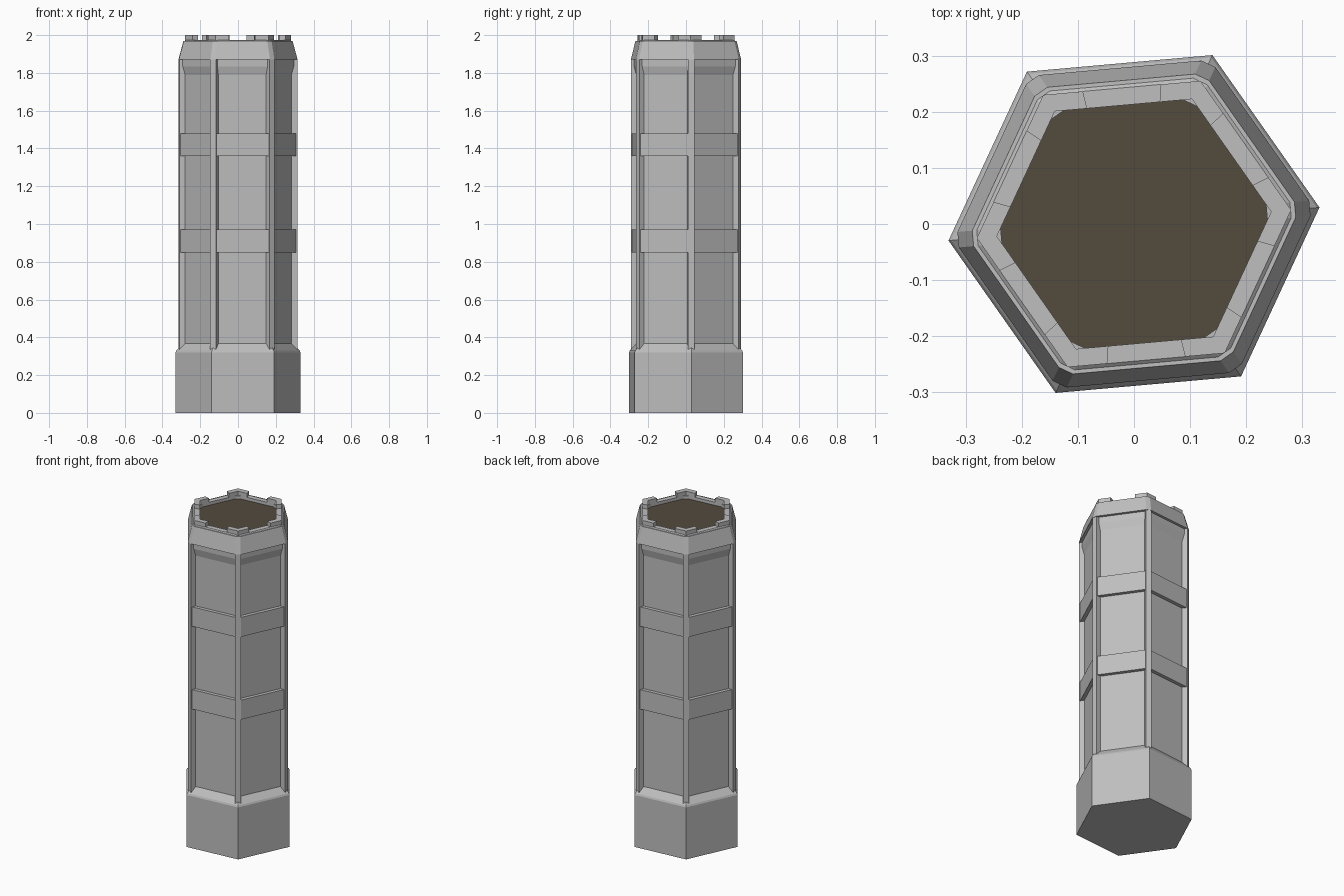
import bpy, math
from mathutils import Vector

if "Cube" in bpy.data.objects:
    bpy.data.objects.remove(bpy.data.objects["Cube"])

TURN = math.radians(5.1)          # the hexagon is turned slightly
C30 = math.cos(math.pi / 6)


def material(name, rgb):
    m = bpy.data.materials.new(name)
    m.diffuse_color = (*rgb, 1)
    m.use_nodes = True
    m.node_tree.nodes["Principled BSDF"].inputs["Base Color"].default_value = m.diffuse_color
    return m


stone = material("grey stone", (0.52, 0.52, 0.52))
floor_mat = material("dark brown floor", (0.088, 0.069, 0.047))


def add_object(name, verts, faces, mat):
    me = bpy.data.meshes.new(name)
    me.from_pydata([tuple(v) for v in verts], [], faces)
    me.materials.append(mat)
    me.update()
    ob = bpy.data.objects.new(name, me)
    bpy.context.collection.objects.link(ob)
    return ob


def corner(i, radius):
    a = TURN + i * math.pi / 3
    return Vector((radius * math.cos(a), radius * math.sin(a), 0))


def hexagon(apothem, cut=0.0):
    """Hexagon outline; cut trims every corner by that length along each side."""
    pts = [corner(i, apothem / C30) for i in range(6)]
    if not cut:
        return pts
    out = []
    for i, p in enumerate(pts):
        for q in (pts[i - 1], pts[(i + 1) % 6]):
            out.append(p + (q - p).normalized() * cut)
    return out


def stack(name, profile, mat, cut=0.0, ring=False):
    """Join hexagons of (apothem, height); ring closes the profile on itself."""
    verts, faces = [], []
    for a, z in profile:
        verts += [p + Vector((0, 0, z)) for p in hexagon(a, cut)]
    n = 12 if cut else 6
    m = len(profile)
    for k in range(m if ring else m - 1):
        b, t = k * n, (k + 1) % m * n
        faces += [(b + i, b + (i + 1) % n, t + (i + 1) % n, t + i) for i in range(n)]
    if not ring:
        faces += [tuple(reversed(range(n))), tuple(range((m - 1) * n, m * n))]
    return add_object(name, verts, faces, mat)


def prism(name, outline, z0, z1, mat):
    n = len(outline)
    verts = [p + Vector((0, 0, z)) for z in (z0, z1) for p in outline]
    faces = [tuple(reversed(range(n))), tuple(range(n, 2 * n))]
    faces += [(i, (i + 1) % n, n + (i + 1) % n, n + i) for i in range(n)]
    return add_object(name, verts, faces, mat)


# Plinth with sloped shoulder, shaft and the small flare below the cornice
stack("plinth_and_shaft", [(0.288, 0), (0.288, 0.32), (0.284, 0.33), (0.253, 0.367),
                           (0.253, 1.79), (0.264, 1.835), (0.264, 1.88)], stone)

# Two raised bands around the shaft
for label, z in (("lower_band", 0.85), ("upper_band", 1.36)):
    stack(label, [(0.245, z), (0.274, z), (0.274, z + 0.12), (0.245, z + 0.12)],
          stone, cut=0.014, ring=True)

# Cornice with trimmed corners, sloping in to the parapet
stack("cornice", [(0.245, 1.87), (0.28, 1.87), (0.257, 1.97), (0.25, 1.97),
                  (0.244, 1.975), (0.213, 1.975), (0.213, 1.88)],
      stone, cut=0.016, ring=True)
stack("parapet_lining", [(0.213, 1.9), (0.244, 1.9), (0.244, 1.975), (0.213, 1.975)],
      stone, ring=True)

# Roof floor inside the parapet
prism("roof_floor", hexagon(0.214), 1.9, 1.956, floor_mat)

for i in range(6):
    # Corner pillars
    out = corner(i, 1)
    side = Vector((-out.y, out.x, 0)) * 0.0165
    prism(f"corner_pillar_{i + 1}",
          [out * 0.26 - side, out * 0.3135 - side, out * 0.3135 + side, out * 0.26 + side],
          0.335, 1.875, stone)

    # L-shaped corner merlons
    ro, ri = 0.244 / C30, 0.213 / C30
    po, pi_ = corner(i, ro), corner(i, ri)
    prev_dir = (corner(i - 1, 1) - corner(i, 1)).normalized()
    next_dir = (corner(i + 1, 1) - corner(i, 1)).normalized()
    prism(f"merlon_{i + 1}",
          [po + prev_dir * 0.071, po, po + next_dir * 0.071,
           pi_ + next_dir * 0.058, pi_, pi_ + prev_dir * 0.058],
          1.96, 2.0, stone)
